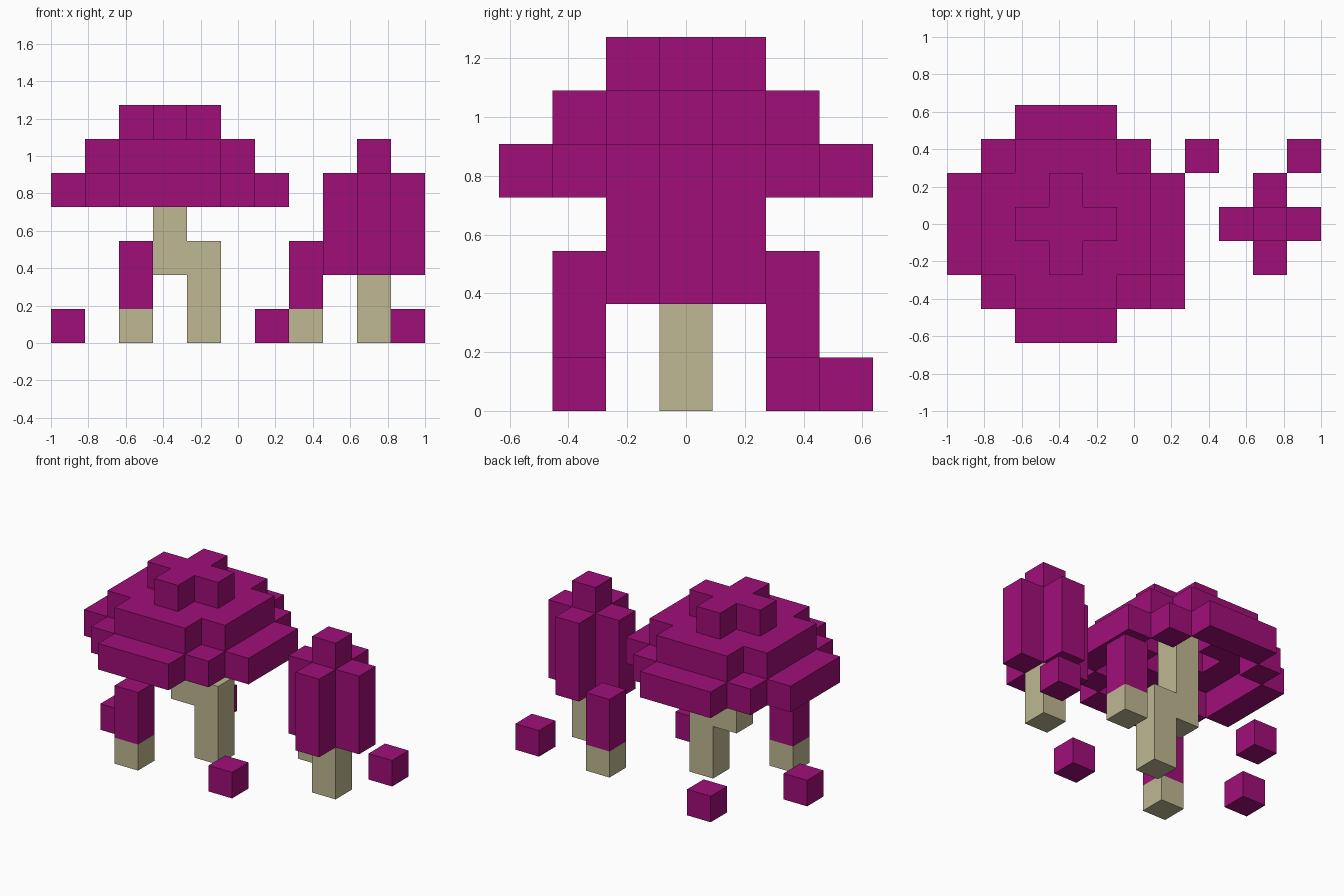
import bpy, bmesh
from mathutils import Vector

cube = bpy.data.objects.get("Cube")
if cube:
    bpy.data.objects.remove(cube, do_unlink=True)

U = 2 / 11                                # edge of one block
ORIGIN = Vector((-1, -3.5 * U, 0))        # corner of the block grid


def material(name, rgb):
    m = bpy.data.materials.new(name)
    m.use_nodes = True
    m.diffuse_color = (*rgb, 1)
    m.node_tree.nodes["Principled BSDF"].inputs["Base Color"].default_value = (*rgb, 1)
    return m


LEAF = material("magenta leaf", (0.352, 0.0045, 0.188))
WOOD = material("pale wood", (0.52, 0.48, 0.287))


def blocks(name, mat, cells):
    """Make one object from grid cells, leaving out faces shared by neighbours."""
    cells = set(cells)
    bm = bmesh.new()
    for c in cells:
        for axis in range(3):
            for side in (0, 1):
                n = list(c)
                n[axis] += 2 * side - 1
                if tuple(n) in cells:
                    continue
                b, d = (axis + 1) % 3, (axis + 2) % 3
                ring = [(0, 0), (1, 0), (1, 1), (0, 1)]
                verts = []
                for p, q in (ring if side else ring[::-1]):
                    v = Vector(c)
                    v[axis] += side
                    v[b] += p
                    v[d] += q
                    verts.append(bm.verts.new(ORIGIN + v * U))
                bm.faces.new(verts)
    bmesh.ops.remove_doubles(bm, verts=bm.verts, dist=1e-4)
    mesh = bpy.data.meshes.new(name)
    bm.to_mesh(mesh)
    bm.free()
    mesh.materials.append(mat)
    obj = bpy.data.objects.new(name, mesh)
    bpy.context.collection.objects.link(obj)
    return obj


def column(x, y, z0, z1):
    return [(x, y, z) for z in range(z0, z1)]


# Large tree: hollow stepped canopy, each layer a band of squared radii
CX, CY = 3, 3
layers = {4: (8, 10), 5: (2, 5), 6: (0, 1)}
blocks("large_canopy", LEAF,
       [(CX + dx, CY + dy, z)
        for z, (lo, hi) in layers.items()
        for dx in range(-3, 4) for dy in range(-3, 4)
        if lo <= dx * dx + dy * dy <= hi])

# Bent trunk running up inside the canopy
blocks("large_trunk", WOOD, column(4, 3, 0, 3) + column(3, 3, 2, 6))

# Tall tree: cross-shaped crown with a single block on top
crown = [c for dx, dy in ((-1, 0), (1, 0), (0, -1), (0, 1))
         for c in column(9 + dx, 3 + dy, 2, 5)]
blocks("tall_crown", LEAF, crown + [(9, 3, 5)])
blocks("tall_trunk", WOOD, column(9, 3, 0, 5))

# Saplings: one block of wood under two of leaf
for name, x, y in (("front", 2, 1), ("back", 7, 5)):
    blocks(name + "_sapling_stem", WOOD, [(x, y, 0)])
    blocks(name + "_sapling_top", LEAF, column(x, y, 1, 3))

# Single bush blocks on the ground
for name, x, y in (("right", 0, 3), ("back", 2, 6), ("front", 6, 1), ("left", 10, 5)):
    blocks(name + "_bush", LEAF, [(x, y, 0)])
